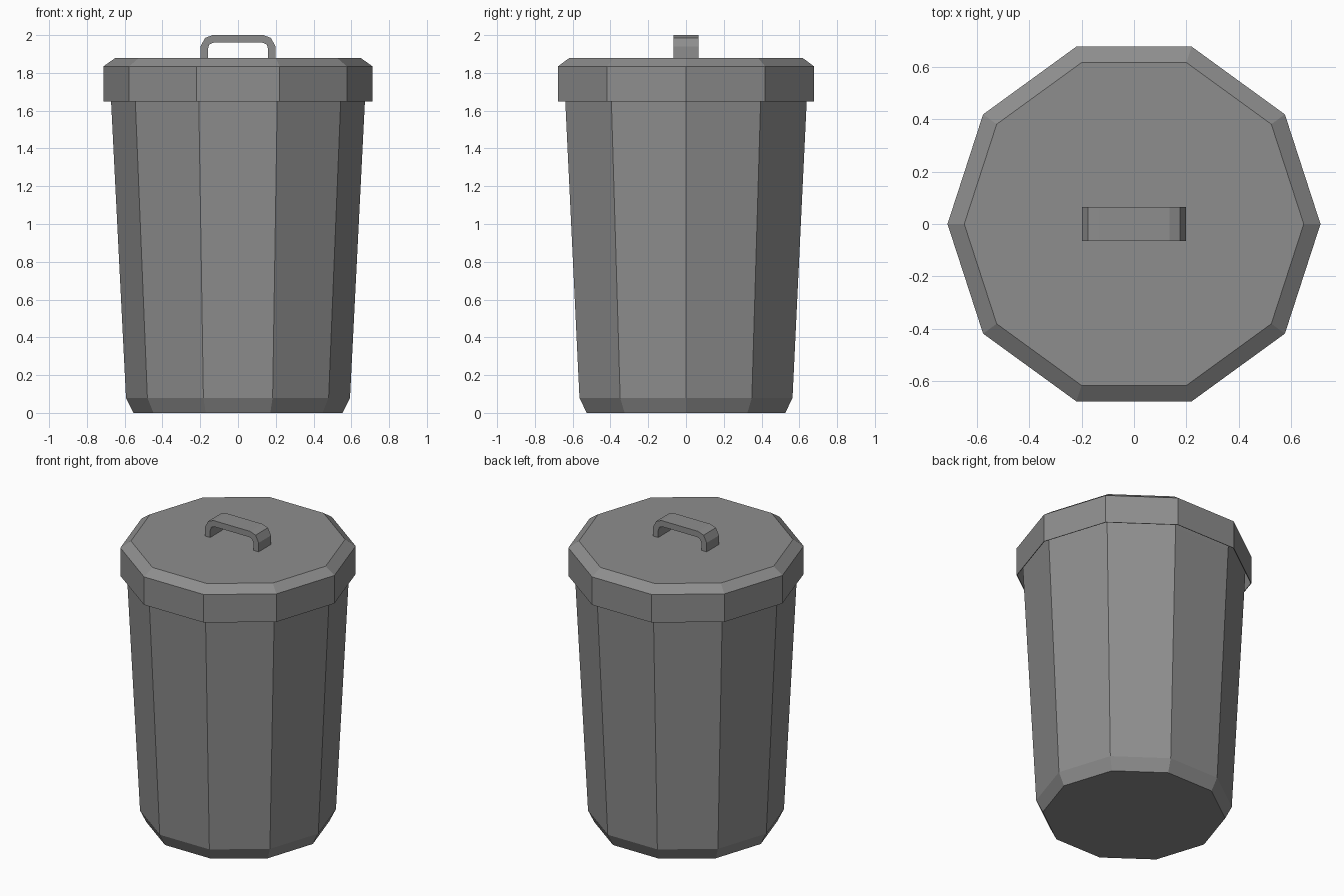
import bpy
import bmesh
from math import cos, sin, pi

if "Cube" in bpy.data.objects:
    bpy.data.objects.remove(bpy.data.objects["Cube"])

SIDES = 10

# Dark grey shared by all parts
grey = bpy.data.materials.new("dark_grey")
grey.diffuse_color = (0.27, 0.27, 0.27, 1)
grey.use_nodes = True
grey.node_tree.nodes["Principled BSDF"].inputs["Base Color"].default_value = grey.diffuse_color


def finish(bm, name):
    bmesh.ops.recalc_face_normals(bm, faces=bm.faces)
    mesh = bpy.data.meshes.new(name)
    bm.to_mesh(mesh)
    bm.free()
    mesh.materials.append(grey)
    obj = bpy.data.objects.new(name, mesh)
    bpy.context.collection.objects.link(obj)
    return obj


def lathe(name, profile, cap_ring):
    """Ten-sided shell from (radius, z) rings, with one ring closed by a cap."""
    bm = bmesh.new()
    rings = [[bm.verts.new((r * cos(2 * pi * i / SIDES), r * sin(2 * pi * i / SIDES), z))
              for i in range(SIDES)] for r, z in profile]
    for low, high in zip(rings, rings[1:]):
        for i in range(SIDES):
            j = (i + 1) % SIDES
            bm.faces.new((low[i], low[j], high[j], high[i]))
    bm.faces.new(rings[cap_ring])
    obj = finish(bm, name)
    shell = obj.modifiers.new("thickness", 'SOLIDIFY')
    shell.thickness = 0.004
    shell.offset = -1
    return obj


# Tapered bin body, open at the top under the lid
lathe("bin_body", [(0.553, 0), (0.593, 0.08), (0.672, 1.65), (0.68, 1.82)], 0)

# Overhanging lid, open underneath, with a bevelled top edge
lathe("lid", [(0.712, 1.648), (0.712, 1.835), (0.648, 1.88)], -1)

# Handle: half profiles mirrored into a bent strap
outer = [(0.198, 1.875), (0.198, 1.94), (0.175, 1.985), (0.135, 2.0)]
inner = [(0.16, 1.875), (0.16, 1.925), (0.152, 1.95), (0.13, 1.96)]


def arch(half):
    return half + [(-x, z) for x, z in reversed(half)]


bm = bmesh.new()
loops = [[[bm.verts.new((x, y, z)) for x, z in arch(half)] for y in (-0.065, 0.065)]
         for half in (outer, inner)]
(out_f, out_b), (in_f, in_b) = loops
corners = [out_f, out_b, in_b, in_f]
for i in range(len(out_f) - 1):
    for k in range(4):
        a, b = corners[k], corners[(k + 1) % 4]
        bm.faces.new((a[i], a[i + 1], b[i + 1], b[i]))
for end in (0, -1):
    bm.faces.new([c[end] for c in corners])
finish(bm, "lid_handle")
